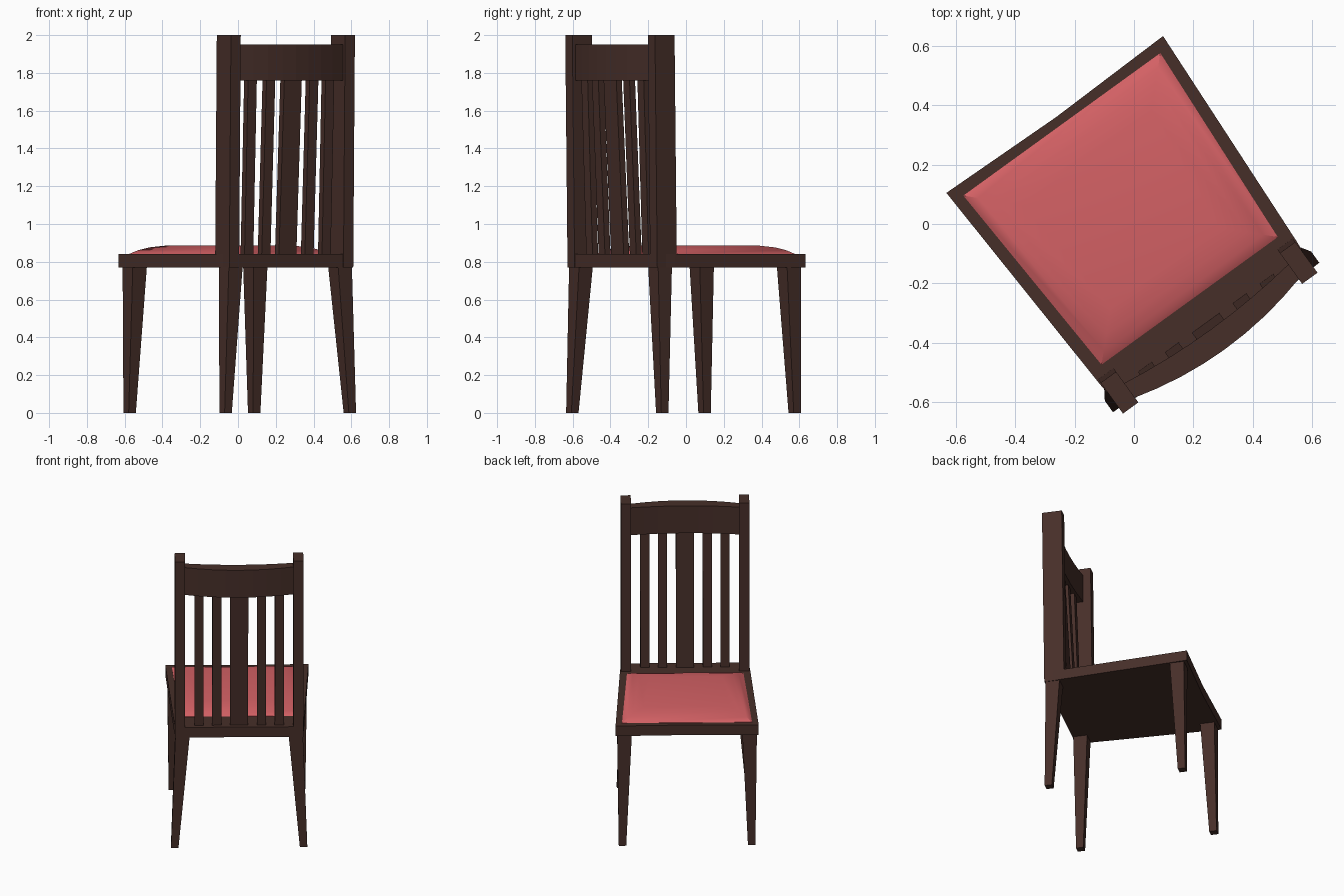
import bpy, math
from mathutils import Matrix

if "Cube" in bpy.data.objects:
    bpy.data.objects.remove(bpy.data.objects["Cube"])

TURN = Matrix.Rotation(math.radians(35.9), 4, 'Z')   # whole chair is turned about z


def material(name, rgb):
    m = bpy.data.materials.new(name)
    m.diffuse_color = (*rgb, 1)
    m.use_nodes = True
    m.node_tree.nodes["Principled BSDF"].inputs["Base Color"].default_value = m.diffuse_color
    return m


WOOD = material("dark_wood", (0.062, 0.028, 0.022))
FABRIC = material("red_fabric", (0.66, 0.12, 0.13))


def loft(name, rings, mat):
    """Closed solid through counter-clockwise rings of equal point count."""
    n = len(rings[0])
    verts = [TURN @ Matrix.Translation(p).translation for r in rings for p in r]
    faces = [(k * n + i, k * n + (i + 1) % n, (k + 1) * n + (i + 1) % n, (k + 1) * n + i)
             for k in range(len(rings) - 1) for i in range(n)]
    last = (len(rings) - 1) * n
    faces += [tuple(reversed(range(n))), tuple(range(last, last + n))]
    me = bpy.data.meshes.new(name)
    me.from_pydata(verts, [], faces)
    me.materials.append(mat)
    ob = bpy.data.objects.new(name, me)
    bpy.context.collection.objects.link(ob)
    return ob


def rect(x, y, w, d, z):
    return [(x - w / 2, y - d / 2, z), (x + w / 2, y - d / 2, z),
            (x + w / 2, y + d / 2, z), (x - w / 2, y + d / 2, z)]


def bow(x, end, mid, half=0.345):
    """Depth of the curved back at x."""
    return mid + (end - mid) * (x / half) ** 2


# Seat frame: tapers to the back, front edge slightly hollow
outline = [(-0.40, -0.478), (0.40, -0.478), (0.41, -0.37), (0.451, 0.456),
           (0.0, 0.446), (-0.451, 0.456), (-0.41, -0.37)]
loft("seat_frame", [[(x, y, z) for x, y in outline] for z in (0.77, 0.84)], WOOD)

# Domed cushion
rings = []
for inset, z in ((0, 0.835), (0, 0.842), (0.035, 0.862), (0.075, 0.876), (0.14, 0.886)):
    b, f = 0.367 - inset, 0.41 - inset
    rings.append([(-b, -0.32 + inset, z), (b, -0.32 + inset, z),
                  (f, 0.415 - inset, z), (-f, 0.415 - inset, z)])
cushion = loft("seat_cushion", rings, FABRIC)
bpy.context.view_layer.objects.active = cushion
cushion.select_set(True)
bpy.ops.object.shade_smooth_by_angle(angle=math.radians(30))

for s, side in ((-1, "left"), (1, "right")):
    # Tapered, splayed legs
    loft(f"front_leg_{side}", [rect(s * 0.407, 0.416, 0.047, 0.047, 0),
                               rect(s * 0.394, 0.388, 0.092, 0.092, 0.775)], WOOD)
    loft(f"back_leg_{side}", [rect(s * 0.406, -0.449, 0.047, 0.047, 0),
                              rect(s * 0.357, -0.428, 0.09, 0.09, 0.775)], WOOD)
    # Back posts
    loft(f"back_post_{side}", [rect(s * 0.373, -0.417, 0.064, 0.128, 0.77),
                               rect(s * 0.373, -0.432, 0.064, 0.128, 2.0)], WOOD)

# Curved top rail
xs = [-0.345 + 0.69 * i / 8 for i in range(9)]
profile = [(x, bow(x, -0.475, -0.522)) for x in xs] + \
          [(x, bow(x, -0.415, -0.44)) for x in reversed(xs)]
loft("top_rail", [[(x, y, z) for x, y in profile] for z in (1.76, 1.95)], WOOD)

# Slats: straight row at the seat, leaning back to meet the rail
for i, (x, w) in enumerate(((-0.253, 0.057), (-0.141, 0.057), (0, 0.114),
                            (0.141, 0.057), (0.253, 0.057))):
    top = bow(x, -0.448, -0.48)
    loft(f"back_slat_{i + 1}", [rect(x, -0.43, w, 0.036, 0.835),
                                rect(x, top, w, 0.036, 1.78)], WOOD)
